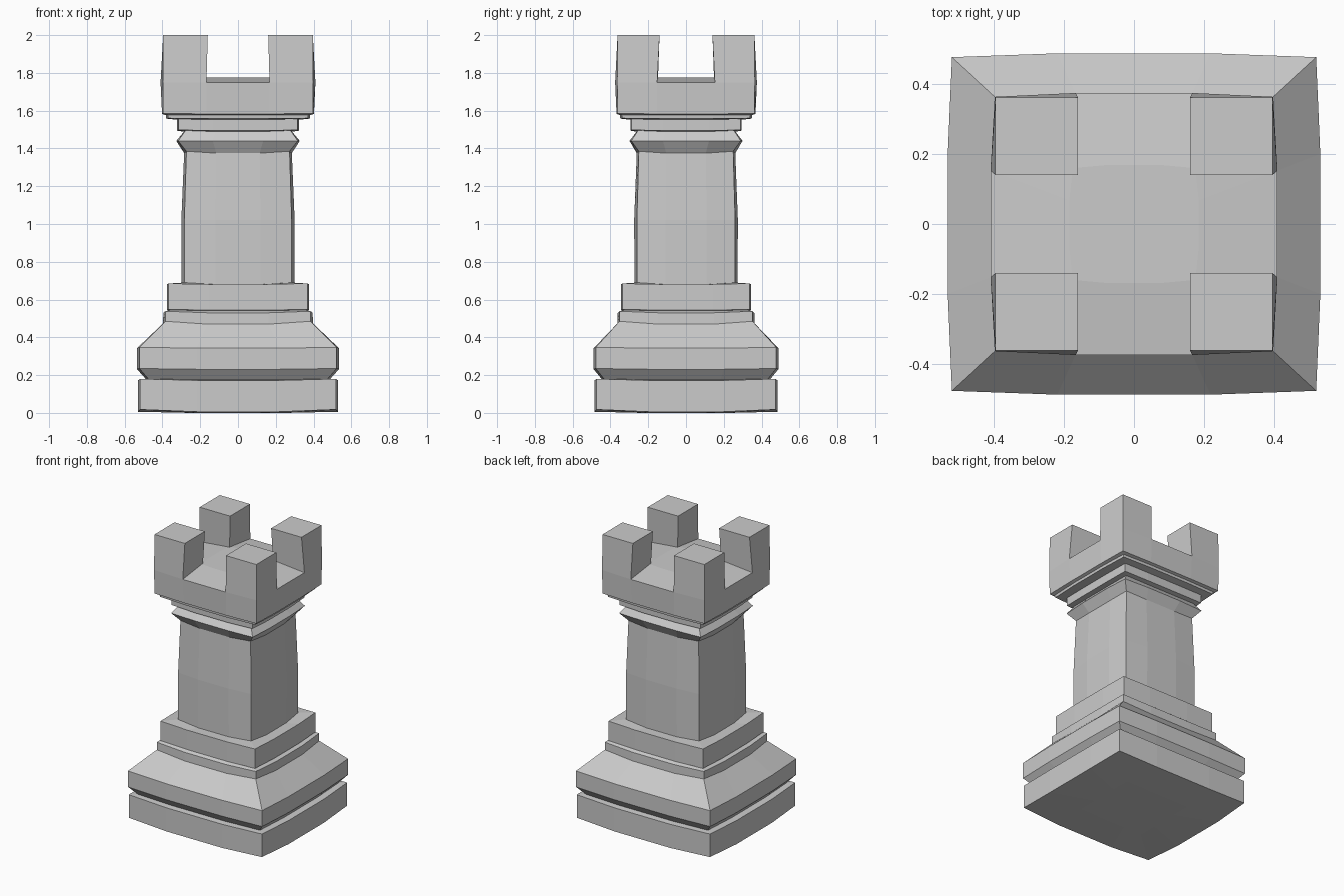
import bpy, bmesh

RY = 0.915   # depth to width ratio
FR = 0.42    # position of the bowed points along each side

grey = bpy.data.materials.new("stone grey")
grey.diffuse_color = (0.6, 0.6, 0.6, 1)


def finish(bm, name):
    bmesh.ops.recalc_face_normals(bm, faces=bm.faces)
    me = bpy.data.meshes.new(name)
    bm.to_mesh(me)
    bm.free()
    me.materials.append(grey)
    ob = bpy.data.objects.new(name, me)
    bpy.context.collection.objects.link(ob)
    return ob


def ring(bm, z, h, bow, drop):
    """Square ring with corners at h, sides bowed outward and dropped by 'drop'."""
    m, f = h + bow, h * FR
    pts = [(h, -h, 0), (m, -f, 1), (m, f, 1), (h, h, 0), (f, m, 1), (-f, m, 1),
           (-h, h, 0), (-m, f, 1), (-m, -f, 1), (-h, -h, 0), (-f, -m, 1), (f, -m, 1)]
    return [bm.verts.new((x, y * RY, z - drop * k)) for x, y, k in pts]


def loft(name, levels, bottom=False, top=False):
    bm = bmesh.new()
    rings = [ring(bm, *lv) for lv in levels]
    for a, b in zip(rings, rings[1:]):
        for i in range(12):
            j = (i + 1) % 12
            bm.faces.new((a[i], a[j], b[j], b[i]))
    if bottom:
        bm.faces.new(rings[0][::-1])
    if top:
        bm.faces.new(rings[-1])
    return finish(bm, name)


# Levels are (height, half width at corner, bow, drop)
loft("plinth", [(0.00, 0.25, 0, 0), (0.018, 0.518, 0.012, 0.012),
                (0.18, 0.518, 0.012, 0.008), (0.18, 0.475, 0.01, 0.004)], bottom=True)
loft("sloped_foot", [(0.18, 0.475, 0.01, 0.004), (0.235, 0.522, 0.012, 0.004),
                     (0.347, 0.522, 0.012, 0.004), (0.485, 0.385, 0.012, 0.015),
                     (0.538, 0.385, 0.01, 0.008), (0.545, 0.355, 0.01, 0.004)])
loft("upper_step", [(0.545, 0.355, 0.01, 0.004), (0.548, 0.367, 0.008, 0.004),
                    (0.685, 0.367, 0.008, 0.004), (0.69, 0.284, 0.014, 0.01)])
loft("shaft", [(0.69, 0.284, 0.014, 0.01), (1.02, 0.284, 0.016, 0),
               (1.385, 0.273, 0.012, 0.01)])
loft("collar", [(1.385, 0.273, 0.012, 0.01), (1.44, 0.317, 0.01, 0),
                (1.495, 0.278, 0.008, 0.006), (1.498, 0.315, 0.007, 0.004),
                (1.556, 0.315, 0.007, 0.004), (1.56, 0.37, 0.01, 0.002)])
loft("crown", [(1.56, 0.37, 0.01, 0.002), (1.578, 0.372, 0.01, 0.002),
               (1.585, 0.396, 0.006, 0.002), (1.75, 0.398, 0.012, 0),
               (1.775, 0.175, 0.01, 0)], top=True)

# Four corner battlements, mirrored over both axes
bm = bmesh.new()
low = [(0.398, 0.398), (0.167, 0.41), (0.17, 0.163), (0.41, 0.167)]
high = [(0.396, 0.396), (0.16, 0.396), (0.16, 0.153), (0.396, 0.153)]
for sx in (-1, 1):
    for sy in (-1, 1):
        a = [bm.verts.new((sx * x, sy * y * RY, 1.75)) for x, y in low]
        b = [bm.verts.new((sx * x, sy * y * RY, 2.0)) for x, y in high]
        for i in range(4):
            j = (i + 1) % 4
            bm.faces.new((a[i], a[j], b[j], b[i]))
        bm.faces.new(b)
        bm.faces.new(a[::-1])
finish(bm, "battlements")
